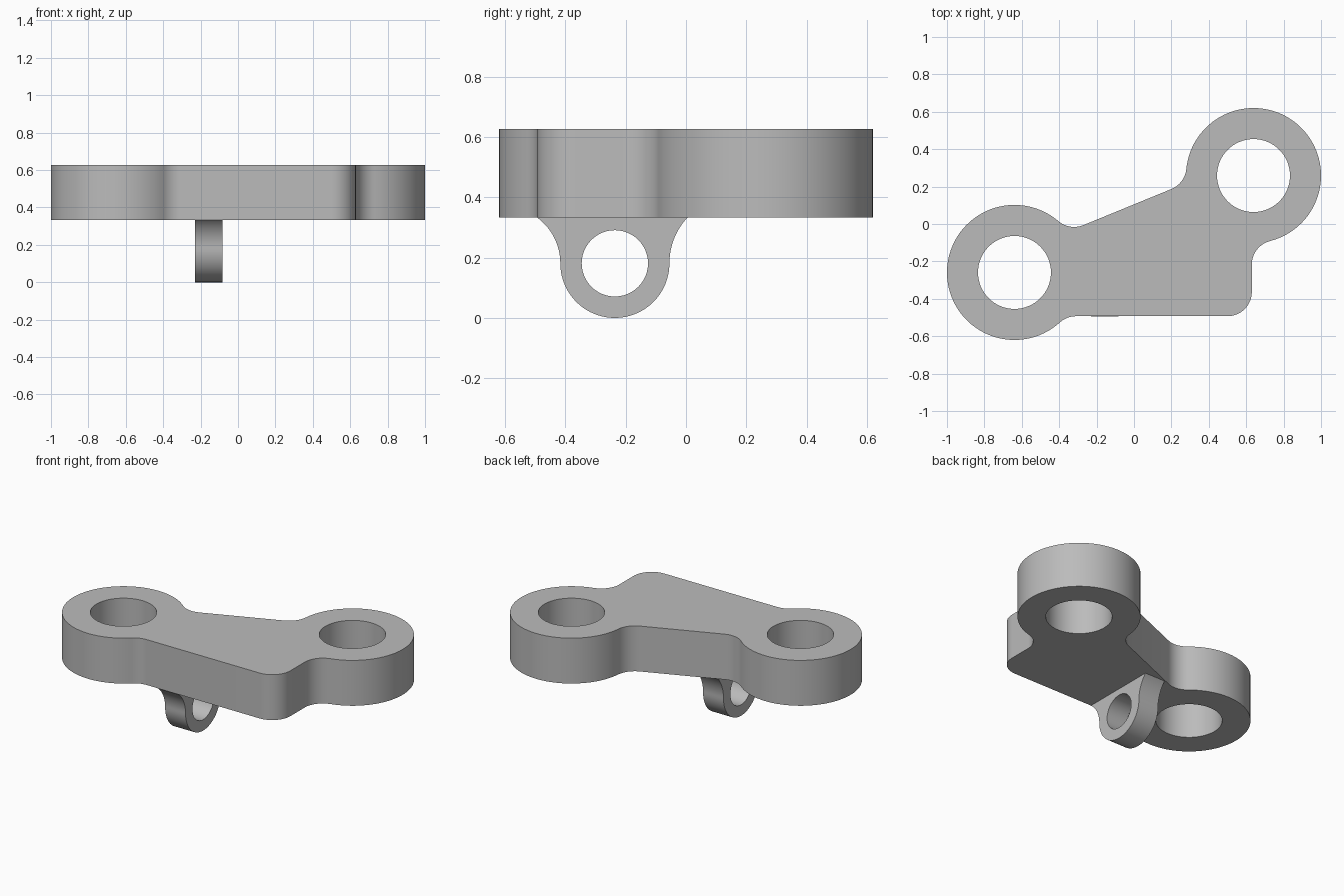
import bpy, bmesh, math
from mathutils import Vector, Matrix

cube = bpy.data.objects.get("Cube")
if cube:
    bpy.data.objects.remove(cube, do_unlink=True)

GREY = (0.5, 0.5, 0.5, 1)
mat = bpy.data.materials.new("plain grey")
mat.use_nodes = True
mat.diffuse_color = GREY
mat.node_tree.nodes["Principled BSDF"].inputs["Base Color"].default_value = GREY


def arc(c, r, a, b, steps=16):
    """Points from angle a to b (radians) around c; b < a runs clockwise."""
    return [Vector((c[0] + r * math.cos(a + (b - a) * i / steps),
                    c[1] + r * math.sin(a + (b - a) * i / steps)))
            for i in range(steps + 1)]


def angle(v):
    return math.atan2(v[1], v[0])


def fillet(c, big, p, d, r, side):
    """Concave blend from a circle to a line; side picks the solution along d."""
    d = Vector(d).normalized()
    n = Vector((-d.y, d.x))
    base = Vector(p) + n * r - Vector(c)
    h = base.dot(d)
    t = -h + side * math.sqrt(h * h - base.length_squared + (big + r) ** 2)
    centre = Vector(c) + base + d * t
    start, end = angle(Vector(c) - centre), angle(-n)
    end = start + (end - start + math.pi) % math.tau - math.pi
    return centre, arc(centre, r, start, end)


def prism(name, loops, depth, matrix):
    """Extrude an outline with holes, then place it."""
    bm = bmesh.new()
    for loop in loops:
        vs = [bm.verts.new((q[0], q[1], 0)) for q in loop]
        for a, b in zip(vs, vs[1:] + vs[:1]):
            bm.edges.new((a, b))
    bmesh.ops.triangle_fill(bm, edges=bm.edges[:], use_beauty=True, normal=(0, 0, 1))
    region = bmesh.ops.extrude_face_region(bm, geom=bm.faces[:])
    top = [g for g in region["geom"] if isinstance(g, bmesh.types.BMVert)]
    bmesh.ops.translate(bm, verts=top, vec=(0, 0, depth))
    bmesh.ops.recalc_face_normals(bm, faces=bm.faces[:])
    bm.transform(matrix)
    mesh = bpy.data.meshes.new(name)
    bm.to_mesh(mesh)
    bm.free()
    mesh.materials.append(mat)
    ob = bpy.data.objects.new(name, mesh)
    bpy.context.collection.objects.link(ob)
    bpy.ops.object.select_all(action='DESELECT')
    ob.select_set(True)
    bpy.context.view_layer.objects.active = ob
    bpy.ops.object.shade_smooth_by_angle(angle=math.radians(30))
    return ob


# Plate: two round bosses joined by a web with blended corners
BOSS, HOLE, BLEND = 0.361, 0.195, 0.13
UNDER, UPPER = 0.333, 0.627
left_c, right_c = Vector((-0.639, -0.259)), Vector((0.639, 0.259))
EDGE_Y, EDGE_X = -0.493, 0.63
slope = Vector((1, 0.41))

# Lines run so that their left side is outside the web
c1, f1 = fillet(left_c, BOSS, (0, EDGE_Y), (-1, 0), BLEND, -1)
c2, f2 = fillet(right_c, BOSS, (EDGE_X, 0), (0, -1), BLEND, 1)
c3, f3 = fillet(right_c, BOSS, (0, 0.105), slope, BLEND, -1)
c4, f4 = fillet(left_c, BOSS, (0, 0.105), slope, BLEND, 1)


def boss_arc(c, start, end):
    a, b = angle(start - c), angle(end - c)
    return arc(c, BOSS, a, a + (b - a) % math.tau, 64)[1:-1]


# Each blend is kept on the side of the boss that faces the web
outline = (f1
           + arc((EDGE_X - BLEND, EDGE_Y + BLEND), BLEND, -math.pi / 2, 0)
           + f2[::-1] + boss_arc(right_c, c2, c3)
           + f3 + f4[::-1] + boss_arc(left_c, c4, c1))
holes = [arc(c, HOLE, 0, math.tau, 64)[:-1] for c in (left_c, right_c)]
prism("link_plate", [outline] + holes, UPPER - UNDER,
      Matrix.Translation((0, 0, UNDER)))

# Lug: hanging eye, profile drawn in y and z, flaring into the plate
eye = Vector((-0.236, 0.181))
R, RISE = 0.181, UNDER - 0.181


def flare(side, spread):
    """Concave side from the eye out to the underside of the plate."""
    r = (spread ** 2 + RISE ** 2) / (2 * spread)
    pts = arc((eye.x + R + r, eye.y), r, math.pi, math.pi - math.asin(RISE / r))
    return [Vector((eye.x + side * (q.x - eye.x), q.y)) for q in pts]


lug = arc(eye, R, math.pi, math.tau, 40) + flare(1, 0.06)[1:] + flare(-1, 0.077)[:0:-1]
to_side = Matrix(((0, 0, 1, -0.23), (1, 0, 0, 0), (0, 1, 0, 0), (0, 0, 0, 1)))
prism("hanging_lug", [lug, arc(eye, 0.11, 0, math.tau, 48)[:-1]], 0.146, to_side)
